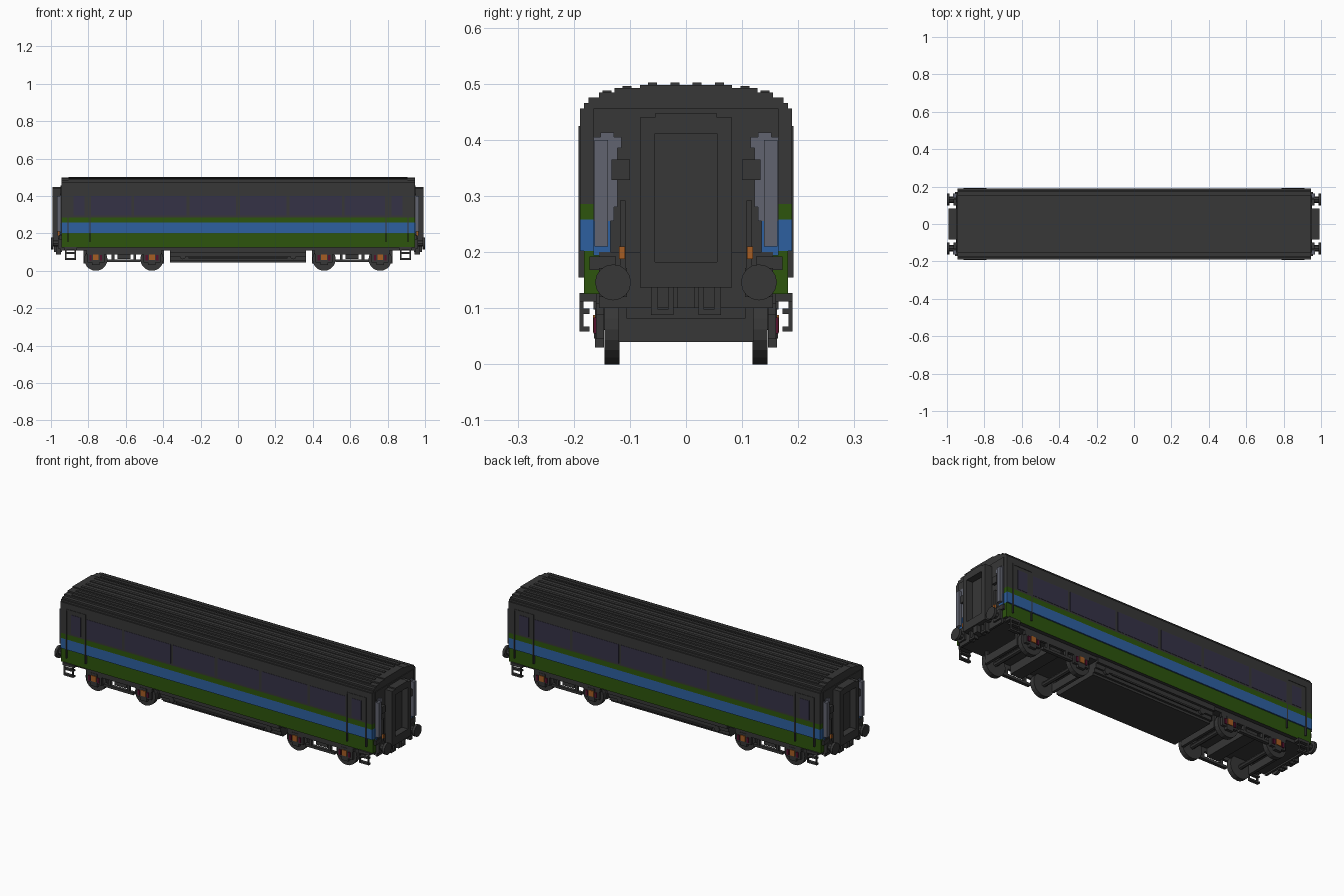
import bpy, bmesh, math
from mathutils import Matrix, Vector

cube = bpy.data.objects.get("Cube")
if cube:
    bpy.data.objects.remove(cube)


def material(name, rgb):
    m = bpy.data.materials.new(name)
    m.use_nodes = True
    m.diffuse_color = (*rgb, 1)
    m.node_tree.nodes["Principled BSDF"].inputs["Base Color"].default_value = (*rgb, 1)
    return m


DARK = material("dark grey", (0.038, 0.038, 0.038))
GREEN = material("green", (0.026, 0.089, 0.004))
BLUE = material("blue", (0.027, 0.117, 0.35))
GLASS = material("window glass", (0.036, 0.032, 0.062))
GREY = material("pale grey", (0.12, 0.127, 0.162))
ORANGE = material("orange", (0.38, 0.11, 0.017))
MAROON = material("maroon", (0.09, 0.005, 0.025))


def finish(name, bm, *mats):
    bmesh.ops.recalc_face_normals(bm, faces=bm.faces[:])
    me = bpy.data.meshes.new(name)
    bm.to_mesh(me)
    bm.free()
    for m in mats:
        me.materials.append(m)
    ob = bpy.data.objects.new(name, me)
    bpy.context.collection.objects.link(ob)
    return ob


def signs(c):
    return (1, -1) if c else (1,)


def boxes(name, mat, items, mx=True, my=True):
    """Boxes (x0, x1, y0, y1, z0, z1), repeated across x = 0 and y = 0."""
    bm = bmesh.new()
    for x0, x1, y0, y1, z0, z1 in items:
        for sx in signs(mx):
            for sy in signs(my):
                mid = Vector((sx * (x0 + x1) / 2, sy * (y0 + y1) / 2, (z0 + z1) / 2))
                bmesh.ops.create_cube(bm, size=1, matrix=Matrix.Translation(mid) @
                                      Matrix.Diagonal((x1 - x0, y1 - y0, z1 - z0, 1)))
    return finish(name, bm, mat)


def discs(name, mat, items, axis, sides=16, mx=True, my=True):
    """Cylinders (x, y, z, radius, length) along the given axis."""
    bm = bmesh.new()
    rot = Matrix.Rotation(math.pi / 2, 4, 'Y' if axis == 'X' else 'X')
    for x, y, z, r, length in items:
        for sx in signs(mx):
            for sy in signs(my):
                bmesh.ops.create_cone(bm, cap_ends=True, segments=sides, radius1=r, radius2=r,
                                      depth=length, matrix=Matrix.Translation((sx * x, sy * y, z)) @ rot)
    return finish(name, bm, mat)


def extrude(name, profile, half_len, mats, rule):
    """Run a symmetric (half width, z) profile along x; rule picks a material by height."""
    bm = bmesh.new()
    rings = [[[bm.verts.new((x, s * y, z)) for y, z in profile] for s in (-1, 1)]
             for x in (-half_len, half_len)]
    (al, ar), (bl, br) = rings
    n = len(profile)
    for i in range(n - 1):
        for a, b in ((al, bl), (ar, br)):
            bm.faces.new((a[i], a[i + 1], b[i + 1], b[i]))
        if profile[i][1] != profile[i + 1][1]:
            for l, r in ((al, ar), (bl, br)):
                bm.faces.new((l[i], l[i + 1], r[i + 1], r[i]))
    for i in (0, n - 1):
        bm.faces.new((al[i], ar[i], br[i], bl[i]))
    for f in bm.faces:
        f.material_index = rule(f.calc_center_median().z)
    return finish(name, bm, *mats)


# Body shell with striped sides and stepped roof
END = 0.945
steps = [(0.182, 0.125), (0.182, 0.202), (0.189, 0.202), (0.189, 0.258), (0.189, 0.286),
         (0.189, 0.456), (0.182, 0.456), (0.182, 0.466), (0.174, 0.466), (0.174, 0.475),
         (0.155, 0.475), (0.155, 0.484), (0.127, 0.484), (0.127, 0.492), (0.082, 0.492),
         (0.082, 0.498)]


def stripe(z):
    if z < 0.126 or z > 0.286:
        return 0
    return 2 if 0.201 < z < 0.258 else 1


extrude("body_shell", steps, END, (DARK, GREEN, BLUE), stripe)

# Roof ribs
boxes("roof_ribs", DARK, [(-0.905, 0.905, y - 0.008, y + 0.008, z, z + 0.004)
      for y, z in ((0.02, 0.498), (0.06, 0.498), (0.105, 0.492), (0.141, 0.484))], mx=False)

# Side windows
panes = [(0.01, 0.26), (0.275, 0.555), (0.57, 0.785), (0.82, 0.88)]
boxes("side_windows", GLASS, [(a, b, 0.188, 0.1905, 0.295, 0.40) for a, b in panes])

# Doors: dark frame strips on each side
boxes("door_frames", DARK, [(0.905, 0.911, 0.180, 0.1915, 0.155, 0.425),
                            (0.789, 0.795, 0.180, 0.1915, 0.155, 0.425),
                            (0.795, 0.905, 0.188, 0.1915, 0.418, 0.425)])

# End walls: dark plate, headstock and small fittings
boxes("end_wall", DARK, [(END - 0.002, END + 0.004, -0.165, 0.165, 0.20, 0.456),
                         (END - 0.004, END + 0.008, -0.155, 0.155, 0.10, 0.20),
                         (END, END + 0.012, 0.125, 0.172, 0.168, 0.192)])
boxes("end_fittings", DARK, [(END, 0.965, 0.100, 0.133, 0.328, 0.365),
                             (END, 0.962, 0.108, 0.118, 0.125, 0.292)])
boxes("end_grey_panel", GREY, [(END, END + 0.007, 0.128, 0.165, 0.255, 0.405),
                               (END, END + 0.007, 0.115, 0.165, 0.385, 0.405),
                               (END, END + 0.007, 0.122, 0.128, 0.28, 0.385),
                               (END, END + 0.007, 0.128, 0.152, 0.405, 0.413)])
boxes("end_blue_panel", BLUE, [(END, END + 0.007, 0.135, 0.165, 0.194, 0.255)])
boxes("end_handrail", GREY, [(END, 0.968, 0.139, 0.163, 0.21, 0.40)])
boxes("end_lamps", ORANGE, [(0.955, 0.966, 0.109, 0.119, 0.188, 0.21)])

# Gangway: frame around a recessed door
boxes("gangway_frame", DARK, [(END, 0.992, 0.055, 0.082, 0.137, 0.44)])
boxes("gangway_sill_and_head", DARK, [(END, 0.992, -0.055, 0.055, 0.137, 0.182),
                                      (END, 0.992, -0.055, 0.055, 0.411, 0.447)], my=False)
boxes("gangway_door", DARK, [(END, 0.955, -0.055, 0.055, 0.182, 0.411)], my=False)

# Buffers and coupling
discs("buffer_heads", DARK, [(0.993, 0.130, 0.146, 0.032, 0.014)], 'X')
discs("buffer_shanks", DARK, [(0.965, 0.130, 0.146, 0.017, 0.05)], 'X', 8)
boxes("buffer_housings", DARK, [(END, 0.962, 0.105, 0.155, 0.12, 0.172)])
boxes("coupling_hoses", DARK, [(END, 0.972, 0.022, 0.032, 0.088, 0.137),
                               (END, 0.972, 0.050, 0.062, 0.088, 0.137),
                               (0.962, 0.972, 0.032, 0.050, 0.088, 0.098)])
boxes("coupling_hook", DARK, [(END, 0.985, -0.015, 0.015, 0.10, 0.137)], my=False)

# Footsteps below the doors
boxes("footsteps", DARK, [(0.866, 0.874, 0.183, 0.190, 0.058, 0.126),
                          (0.917, 0.925, 0.183, 0.190, 0.058, 0.126),
                          (0.866, 0.925, 0.172, 0.190, 0.058, 0.067),
                          (0.866, 0.925, 0.172, 0.190, 0.090, 0.099),
                          (0.862, 0.930, 0.150, 0.190, 0.112, 0.127)])

# Underframe and central equipment box
boxes("underframe", DARK, [(-0.94, 0.94, -0.160, 0.160, 0.108, 0.126)], mx=False, my=False)
box_steps = [(0.130, 0.043), (0.130, 0.055), (0.142, 0.055), (0.142, 0.075), (0.152, 0.075),
             (0.152, 0.098), (0.165, 0.098), (0.165, 0.125)]
extrude("equipment_box", box_steps, 0.363, (DARK,), lambda z: 0)
discs("equipment_caps", DARK, [(0.295, 0.147, 0.077, 0.016, 0.016)], 'Y', 12)
boxes("equipment_rail", DARK, [(-0.265, 0.265, 0.150, 0.157, 0.066, 0.074)], mx=False)

# Bogies
CX, AX = 0.61, 0.15
axles = (CX - AX, CX + AX)
discs("wheels", DARK, [(x, 0.132, 0.062, 0.062, 0.027) for x in axles], 'Y', 20)
discs("axles", DARK, [(x, 0, 0.062, 0.013, 0.25) for x in axles], 'Y', 8, my=False)
frame = [(CX - 0.20, CX + 0.20, 0.146, 0.160, 0.088, 0.108),
         (CX - 0.09, CX + 0.09, 0.146, 0.164, 0.046, 0.060),
         (CX - 0.065, CX - 0.050, 0.146, 0.162, 0.060, 0.090),
         (CX + 0.050, CX + 0.065, 0.146, 0.162, 0.060, 0.090)]
for x in axles:
    frame += [(x - 0.045, x + 0.045, 0.146, 0.160, 0.045, 0.09),
              (x - 0.020, x + 0.020, 0.146, 0.162, 0.030, 0.10)]
boxes("bogie_side_frames", DARK, frame)
boxes("bogie_crossbeams", DARK, [(CX - 0.035, CX + 0.035, -0.146, 0.146, 0.062, 0.108),
                                 (CX - 0.215, CX - 0.20, -0.12, 0.12, 0.040, 0.082),
                                 (CX + 0.20, CX + 0.215, -0.12, 0.12, 0.040, 0.082)], my=False)
boxes("bogie_end_brackets", DARK, [(CX + s * 0.2075 - 0.0075, CX + s * 0.2075 + 0.0075,
                                    0.105, 0.12, 0.04, 0.11) for s in (-1, 1)])
boxes("axle_boxes", ORANGE, [(x - 0.015, x + 0.015, 0.158, 0.166, 0.057, 0.088) for x in axles])
boxes("axle_springs", MAROON, [(x + s * 0.028 - 0.006, x + s * 0.028 + 0.006, 0.158, 0.165, 0.055, 0.083)
                               for x in axles for s in (-1, 1)])
